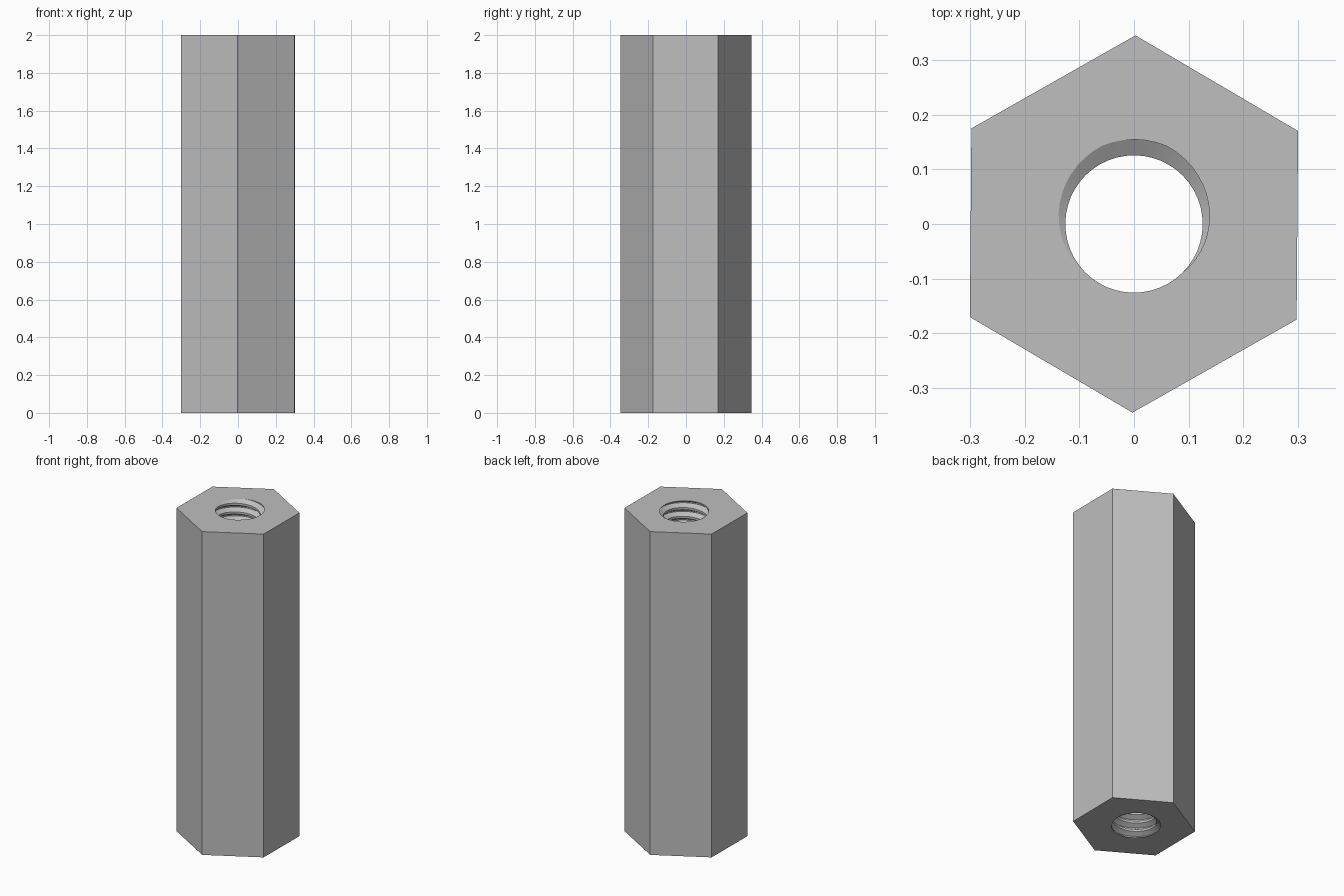
import bpy, bmesh, math

cube = bpy.data.objects.get("Cube")
if cube:
    bpy.data.objects.remove(cube)

HEIGHT = 2.0
HEX_RADIUS = 0.346
TILT = math.radians(-0.45)
MINOR, MAJOR = 0.126, 0.155
TURNS = 37
PITCH = HEIGHT / TURNS
SEGMENTS = 48
BREAKS = (0.0625, 0.375, 0.625, 0.9375)   # thread profile corners, in turns
ROOT_TURN = 0.25                          # root faces the back at the top


def thread_radius(phase):
    """Trapezoid thread: wide at phase 0, narrow at phase 0.5."""
    away = abs((phase + 0.5) % 1.0 - 0.5)
    t = min(max((away - BREAKS[0]) / (BREAKS[1] - BREAKS[0]), 0), 1)
    return MAJOR + (MINOR - MAJOR) * t


def ring_angle(v):
    return math.atan2(v.co.y, v.co.x) % math.tau


bm = bmesh.new()

# Threaded bore: helical rows trimmed level at both ends
columns = []
for j in range(SEGMENTS + 1):
    turn = j / SEGMENTS
    a = math.tau * turn + TILT
    column = []
    for k in range(-3, TURNS + 3):
        for b in BREAKS:
            z = min(max((k + b + turn - ROOT_TURN) * PITCH, 0), HEIGHT)
            r = thread_radius(z / PITCH - turn + ROOT_TURN)
            column.append(bm.verts.new((r * math.cos(a), r * math.sin(a), z)))
    columns.append(column)
for left, right in zip(columns, columns[1:]):
    for i in range(len(left) - 1):
        bm.faces.new((left[i], left[i + 1], right[i + 1], right[i]))
bmesh.ops.remove_doubles(bm, verts=bm.verts[:], dist=1e-5)

# Hexagonal body: end faces around the bore, then six flat sides
step = SEGMENTS // 6
rings = []
for z in (0, HEIGHT):
    rim = sorted((v for v in bm.verts if abs(v.co.z - z) < 1e-6),
                 key=lambda v: (ring_angle(v) - TILT + 0.01) % math.tau)
    corners = []
    for k in range(6):
        a = math.radians(30 + 60 * k) + TILT
        corners.append(bm.verts.new((HEX_RADIUS * math.cos(a),
                                     HEX_RADIUS * math.sin(a), z)))
    for k in range(6):
        start = step * k + step // 2
        arc = [rim[(start + n) % SEGMENTS] for n in range(step + 1)]
        bm.faces.new([corners[k], corners[(k + 1) % 6]] + arc[::-1])
    rings.append(corners)
low, high = rings
for k in range(6):
    n = (k + 1) % 6
    bm.faces.new((low[k], low[n], high[n], high[k]))
bmesh.ops.recalc_face_normals(bm, faces=bm.faces[:])

mesh = bpy.data.meshes.new("hex_standoff")
bm.to_mesh(mesh)
bm.free()
standoff = bpy.data.objects.new("hex_standoff", mesh)
bpy.context.collection.objects.link(standoff)

# Plain grey metal
grey = bpy.data.materials.new("grey_metal")
grey.use_nodes = True
colour = (0.52, 0.52, 0.52, 1)
grey.diffuse_color = colour
grey.node_tree.nodes["Principled BSDF"].inputs["Base Color"].default_value = colour
mesh.materials.append(grey)

# Smooth thread flanks, sharp hexagon edges
bpy.context.view_layer.objects.active = standoff
standoff.select_set(True)
bpy.ops.object.shade_smooth_by_angle(angle=math.radians(30))
